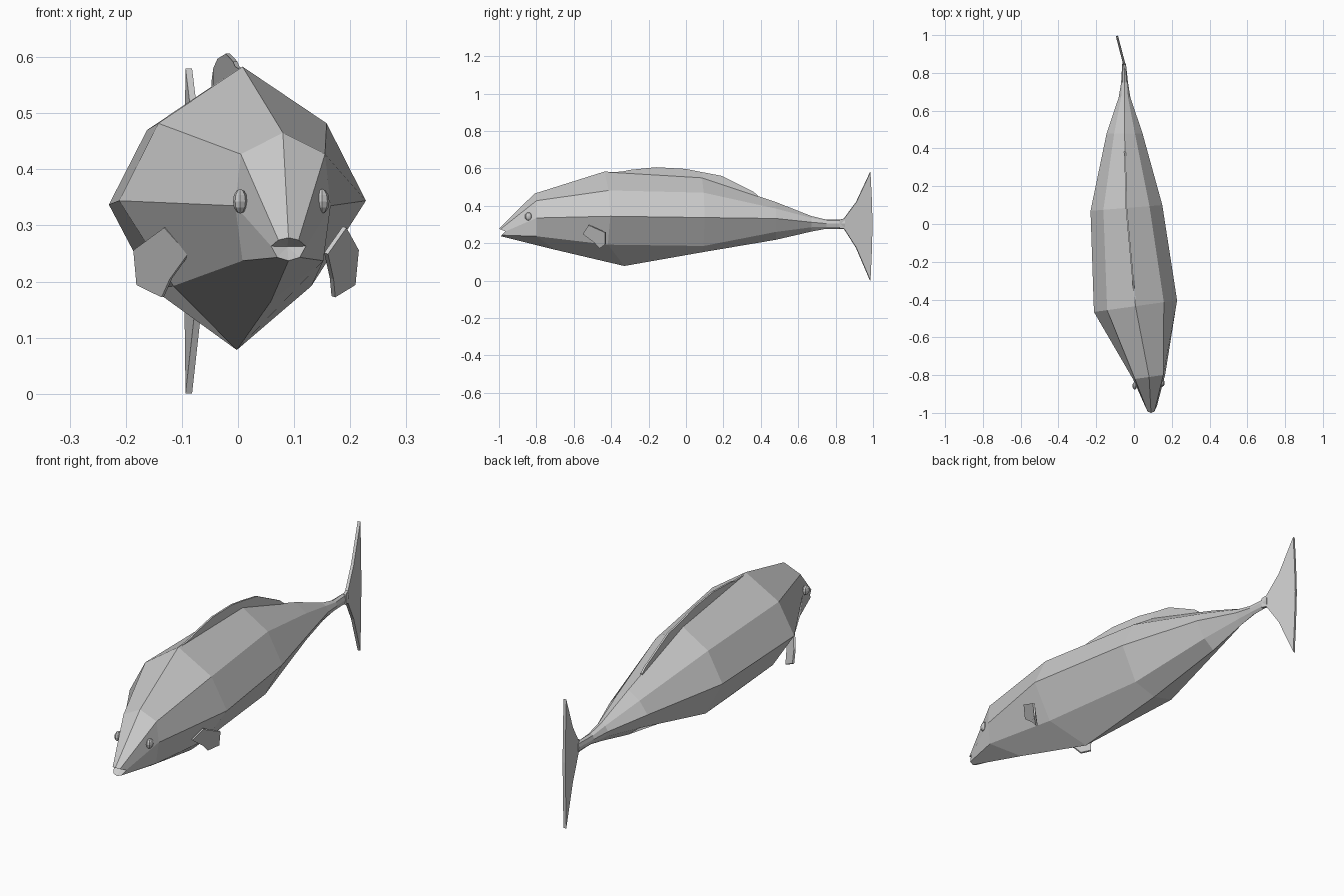
import bpy
import bmesh
from mathutils import Vector

if "Cube" in bpy.data.objects:
    bpy.data.objects.remove(bpy.data.objects["Cube"])

# spine curve: (y, x)
SPINE = [(-1.0, 0.09), (-0.81, 0.08), (-0.43, 0.007), (0.08, -0.04),
         (0.47, -0.05), (0.84, -0.05), (1.0, -0.092)]


def spine_x(y):
    for (y0, x0), (y1, x1) in zip(SPINE, SPINE[1:]):
        if y <= y1:
            return x0 + (x1 - x0) * (y - y0) / (y1 - y0)
    return SPINE[-1][1]


def make_object(name, verts, faces, thickness=0):
    bm = bmesh.new()
    vs = [bm.verts.new(v) for v in verts]
    for f in faces:
        bm.faces.new([vs[i] for i in f])
    bmesh.ops.recalc_face_normals(bm, faces=bm.faces)
    mesh = bpy.data.meshes.new(name)
    bm.to_mesh(mesh)
    bm.free()
    ob = bpy.data.objects.new(name, mesh)
    bpy.context.collection.objects.link(ob)
    if thickness:
        m = ob.modifiers.new("thickness", 'SOLIDIFY')
        m.thickness = thickness
        m.offset = 0
    return ob


def plate(name, verts, thickness):
    return make_object(name, verts, [range(len(verts))], thickness)


# body rings: y, tilt, top z, upper (w, z), side (w, z), lower (w, z), keel (y, z)
RINGS = [
    (-0.81, 0.14, 0.465, (0.075, 0.427), (0.085, 0.335), (0.072, 0.237), (-0.70, 0.165)),
    (-0.435, 0.14, 0.583, (0.15, 0.482), (0.22, 0.344), (0.123, 0.192), (-0.33, 0.078)),
    (0.085, 0.08, 0.552, (0.122, 0.47), (0.19, 0.337), (0.11, 0.185), (0.09, 0.152)),
    (0.48, 0.0, 0.42, (0.055, 0.385), (0.095, 0.332), (0.05, 0.26), (0.48, 0.218)),
    (0.67, 0.0, 0.345, (0.018, 0.335), (0.031, 0.312), (0.018, 0.285), (0.67, 0.262)),
    (0.75, 0.0, 0.326, (0.012, 0.32), (0.018, 0.305), (0.012, 0.287), (0.75, 0.277)),
    (0.85, 0.0, 0.328, (0.007, 0.32), (0.01, 0.304), (0.007, 0.287), (0.85, 0.277)),
]
# lips, half outline from nose to chin: w, y, z
LIPS = [(0, -1.0, 0.278), (0.018, -0.993, 0.274), (0.031, -0.965, 0.263),
        (0.02, -0.985, 0.243), (0, -0.99, 0.237)]

verts = [(0.09 + w, y, z) for w, y, z in LIPS]
verts += [(0.09 - w, y, z) for w, y, z in LIPS[3:0:-1]]
for y, tilt, top, upper, side, lower, keel in RINGS:
    cx = spine_x(y)
    sides = (upper, side, lower)
    verts.append((cx, y, top))
    verts += [(cx + w, y + tilt * w, z) for w, z in sides]
    verts.append((spine_x(keel[0]), keel[0], keel[1]))
    verts += [(cx - w, y - tilt * w, z) for w, z in reversed(sides)]
faces = [(r * 8 + i, r * 8 + (i + 1) % 8, r * 8 + 8 + (i + 1) % 8, r * 8 + 8 + i)
         for r in range(len(RINGS)) for i in range(8)]
faces.append([len(RINGS) * 8 + i for i in range(8)])
# open mouth recess
throat = len(verts)
verts.append((0.088, -0.95, 0.262))
faces += [(i, (i + 1) % 8, throat) for i in range(8)]
make_object("body", verts, faces)

# dorsal fin following the spine
crest = [(-0.43, 0.578), (-0.34, 0.583), (-0.30, 0.592), (-0.16, 0.606), (0.0, 0.597),
         (0.085, 0.58), (0.19, 0.56), (0.36, 0.475), (0.385, 0.455)]
n = len(crest)
fin = [(spine_x(y), y, z) for y, z in crest]
fin += [(spine_x(y), y, min(z, 0.57 - max(0, y) * 0.33) - 0.03) for y, z in crest]
make_object("dorsal_fin", fin, [(i, i + 1, n + i + 1, n + i) for i in range(n - 1)], 0.008)

# tail fin, swung to one side
tail = [(0.82, 0.325), (0.845, 0.332), (0.91, 0.42), (0.985, 0.58), (0.992, 0.44), (0.996, 0.3),
        (0.992, 0.15), (0.985, 0.0), (0.91, 0.175), (0.845, 0.277), (0.82, 0.28)]
plate("tail_fin", [(-0.05 - 0.26 * (y - 0.84), y, z) for y, z in tail], 0.012)

# pectoral fins, the second mirrored across the tilted spine line
pectoral = [(0.19, -0.52, 0.297), (0.212, -0.43, 0.257), (0.206, -0.43, 0.195),
            (0.17, -0.46, 0.173), (0.167, -0.49, 0.205), (0.157, -0.55, 0.25)]
origin = Vector((0.01, -0.45, 0))
normal = Vector((0.98, 0.196, 0)).normalized()


def mirror(p):
    p = Vector(p)
    return p - 2 * (p - origin).dot(normal) * normal


plate("right_pectoral_fin", pectoral, 0.008)
plate("left_pectoral_fin", [mirror(p) for p in pectoral], 0.008)

# eyes
for name, x, y in (("right_eye", 0.15, -0.842), ("left_eye", 0.004, -0.857)):
    bpy.ops.mesh.primitive_uv_sphere_add(segments=8, ring_count=6, radius=1, location=(x, y, 0.343))
    eye = bpy.context.object
    eye.name = name
    eye.scale = (0.013, 0.02, 0.022)
